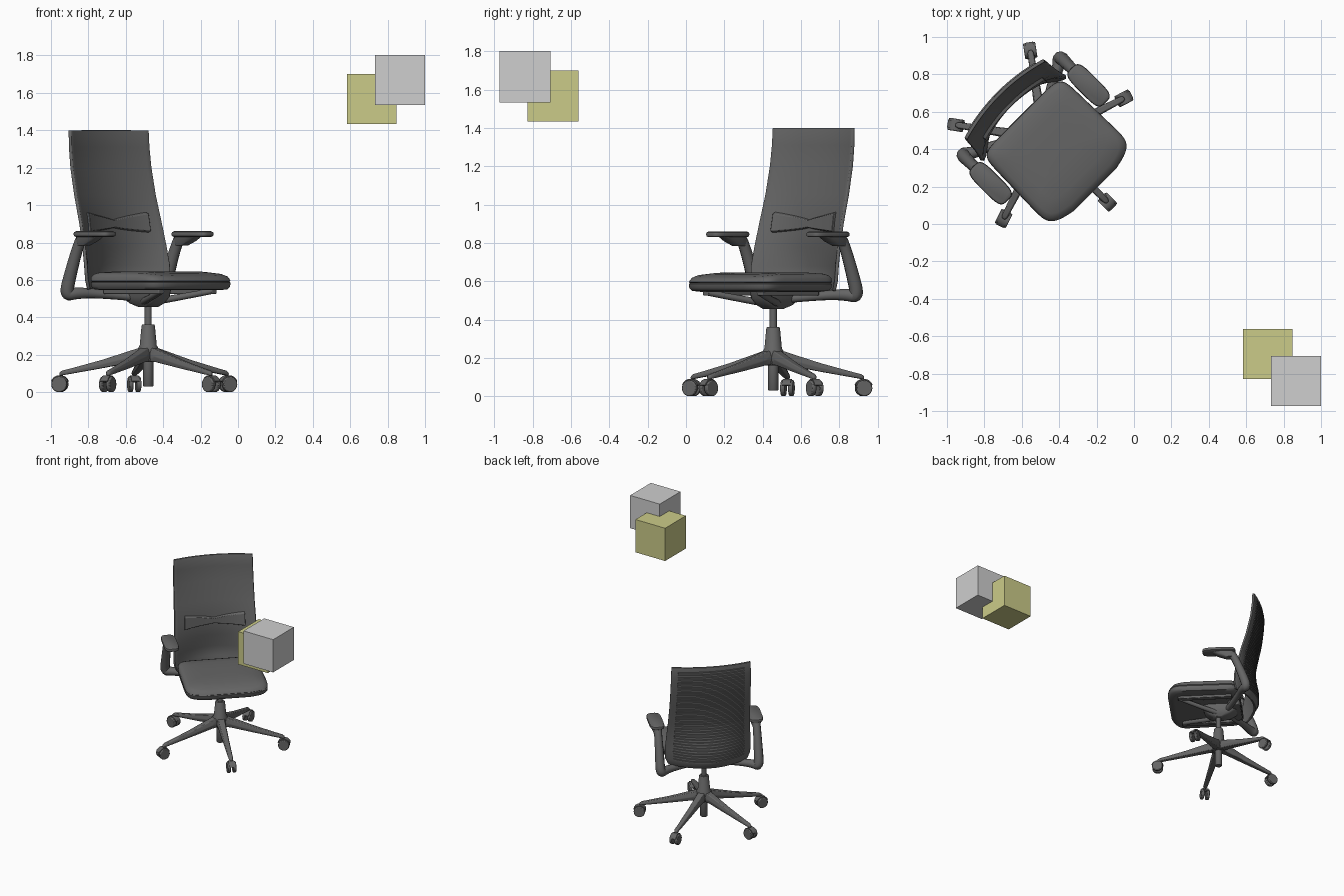
import bpy, bmesh, math
from mathutils import Matrix, Vector

cube = bpy.data.objects.get("Cube")
if cube:
    bpy.data.objects.remove(cube)


def material(name, rgb):
    m = bpy.data.materials.new(name)
    m.use_nodes = True
    m.diffuse_color = (*rgb, 1)
    bsdf = next(n for n in m.node_tree.nodes if n.type == 'BSDF_PRINCIPLED')
    bsdf.inputs["Base Color"].default_value = (*rgb, 1)
    bsdf.inputs["Roughness"].default_value = 0.7
    return m


CHARCOAL = material("charcoal", (0.13, 0.13, 0.13))
GREY = material("light grey", (0.62, 0.62, 0.62))
OLIVE = material("olive yellow", (0.6, 0.6, 0.25))

# The chair is built facing -y at the origin, then turned and placed
PLACE = Matrix.Translation((-0.48, 0.455, 0)) @ Matrix.Rotation(math.pi / 4, 4, 'Z')


def loft(bm, rings, closed=True):
    """Skin a row of point rings; closed rings get end caps."""
    vs = [[bm.verts.new(p) for p in r] for r in rings]
    n = len(vs[0])
    for a, b in zip(vs, vs[1:]):
        for i in range(n if closed else n - 1):
            j = (i + 1) % n
            bm.faces.new((a[i], a[j], b[j], b[i]))
    if closed:
        bm.faces.new(vs[0])
        bm.faces.new(vs[-1])


def finish(name, bm, mat=CHARCOAL, place=PLACE, bevel=0, thick=0):
    bmesh.ops.recalc_face_normals(bm, faces=bm.faces)
    me = bpy.data.meshes.new(name)
    bm.to_mesh(me)
    bm.free()
    me.transform(place)
    me.materials.append(mat)
    ob = bpy.data.objects.new(name, me)
    bpy.context.scene.collection.objects.link(ob)
    if thick:
        mod = ob.modifiers.new("thickness", 'SOLIDIFY')
        mod.thickness, mod.offset = thick, 0
    if bevel:
        mod = ob.modifiers.new("soft edges", 'BEVEL')
        mod.width, mod.segments = bevel, 2
    if mat is CHARCOAL:
        bpy.ops.object.select_all(action='DESELECT')
        ob.select_set(True)
        bpy.context.view_layer.objects.active = ob
        bpy.ops.object.shade_smooth_by_angle(angle=math.radians(40))
    return ob


def lofted(name, rings, **kw):
    bm = bmesh.new()
    loft(bm, rings)
    return finish(name, bm, **kw)


def oval(cx, cy, z, rx, ry, n=24, power=2):
    """Horizontal superellipse ring."""
    pts = []
    for i in range(n):
        a = math.tau * (i + 0.5) / n
        c, s = math.cos(a), math.sin(a)
        pts.append(Vector((cx + rx * math.copysign(abs(c) ** (2 / power), c),
                           cy + ry * math.copysign(abs(s) ** (2 / power), s), z)))
    return pts


def turned(name, profile, **kw):
    return lofted(name, [oval(0, 0, z, r, r) for r, z in profile], **kw)


def tube(name, points, radii):
    """Round bar along a smooth path of points."""
    cu = bpy.data.curves.new(name, 'CURVE')
    cu.dimensions, cu.bevel_depth, cu.bevel_resolution = '3D', 1, 3
    cu.use_fill_caps = True
    sp = cu.splines.new('NURBS')
    sp.points.add(len(points) - 1)
    for p, co, r in zip(sp.points, points, radii):
        p.co, p.radius = (*co, 1), r
    sp.use_endpoint_u, sp.order_u, sp.resolution_u = True, 3, 6
    tmp = bpy.data.objects.new(name, cu)
    bpy.context.scene.collection.objects.link(tmp)
    bpy.context.view_layer.update()
    bm = bmesh.new()
    bm.from_mesh(tmp.evaluated_get(bpy.context.evaluated_depsgraph_get()).to_mesh())
    bpy.data.objects.remove(tmp)
    return finish(name, bm)


# Seat cushion: tapered, bowed front, dropping slightly at the front edge
def seat_ring(z, inset):
    ring = oval(0, -0.085, z, 0.31 - inset, 0.262 - inset, 56, 9)
    for p in ring:
        u = p.x / 0.31
        p.x *= 1 - 0.08 * (p.y + 0.3)
        if p.y < 0:
            p.y += 0.05 * (1 - u * u) * p.y / 0.34
            p.z -= 0.025 * max(0, (-p.y - 0.15) / 0.24) ** 2 * (z > 0.6)
    return ring


lofted("seat_cushion", [seat_ring(z, i) for z, i in (
    (0.545, 0.05), (0.55, 0.015), (0.565, 0.002), (0.586, 0.0), (0.59, 0.006),
    (0.595, 0.0), (0.615, 0.002), (0.63, 0.012), (0.639, 0.035), (0.645, 0.1), (0.645, 0.2))])

# Backrest surface: height, half width, edge depth, centre depth
BACK = ((0.55, 0.29, 0.16, 0.28), (0.6, 0.315, 0.15, 0.3), (0.68, 0.318, 0.155, 0.298),
        (0.78, 0.312, 0.175, 0.278), (0.9, 0.306, 0.205, 0.272), (1.05, 0.302, 0.248, 0.292),
        (1.2, 0.3, 0.28, 0.322), (1.31, 0.298, 0.293, 0.335), (1.4, 0.296, 0.297, 0.34))


def back_point(u, z):
    """Point on the backrest, u from -1 to 1 across."""
    for a, b in zip(BACK, BACK[1:]):
        if z <= b[0] + 1e-6:
            break
    t = (z - a[0]) / (b[0] - a[0])
    w, edge, mid = (a[i] + (b[i] - a[i]) * t for i in (1, 2, 3))
    return Vector((u * w, edge + (mid - edge) * (1 - u * u), z))


ACROSS = [i / 12 - 1 for i in range(25)]
bm = bmesh.new()
loft(bm, [[back_point(u, row[0]) for u in ACROSS] for row in BACK], closed=False)
finish("backrest_shell", bm, thick=0.018, bevel=0.004)

# Horizontal ribs on the rear of the backrest
bm = bmesh.new()
for k in range(36):
    z = 0.6 + k * 0.0215
    loft(bm, [[back_point(u * 0.84, z + dz) + Vector((0, dy, 0))
               for dz, dy in ((0, 0.004), (0.003, 0.017), (0.01, 0.017), (0.013, 0.004))]
              for u in ACROSS])
finish("backrest_ribs", bm)

# Bow-tie lumbar pad on the front of the backrest
rings = []
for u in ACROSS:
    h = 0.022 + 0.035 * abs(u) ** 0.8
    rings.append([back_point(u * 0.74, 0.9 + 0.008 * abs(u) + h * k) - Vector((0, d, 0))
                  for k, d in ((-1, 0.004), (-0.8, 0.026), (0.8, 0.026), (1, 0.004))])
lofted("lumbar_pad", rings, bevel=0.003)

# Armrests, posts and under-seat struts, mirrored
for s, side in ((1, "left"), (-1, "right")):
    x = 0.37 * s
    lofted(side + "_armrest_pad", [oval(x, 0.035, z, 0.056 - i, 0.13 - i, 32, 4) for z, i in (
        (0.83, 0.012), (0.835, 0.003), (0.845, 0), (0.855, 0.003), (0.861, 0.014))])
    lofted(side + "_armrest_bracket", [oval(x, y, z, w, d, 24, 3) for y, z, w, d in (
        (0.12, 0.785, 0.026, 0.04), (0.09, 0.81, 0.036, 0.07), (0.07, 0.832, 0.04, 0.085))])
    tube(side + "_arm_post",
         [(x, 0.14, 0.815), (x, 0.165, 0.77), (x, 0.215, 0.64), (x, 0.255, 0.52),
          (0.33 * s, 0.22, 0.53), (0.22 * s, 0.17, 0.528), (0.06 * s, 0.08, 0.51)],
         (0.03, 0.03, 0.034, 0.037, 0.033, 0.024, 0.022))
    tube(side + "_seat_strut",
         [(0.03 * s, 0.02, 0.48), (0.1 * s, -0.12, 0.505), (0.19 * s, -0.29, 0.54)],
         (0.02, 0.018, 0.016))
    lofted(side + "_seat_rail", [[(s * (0.2 + a), b, z) for a, b in (
        (-0.02, -0.3), (0.02, -0.3), (0.02, 0.12), (-0.02, 0.12))] for z in (0.525, 0.555)],
        bevel=0.005)

# Tilt mechanism under the seat
lofted("tilt_mechanism", [oval(0, y, z, w, d, 24, 5) for y, z, w, d in (
    (0.0, 0.455, 0.04, 0.045), (0.01, 0.475, 0.06, 0.09),
    (0.02, 0.51, 0.075, 0.13), (0.02, 0.55, 0.08, 0.14))])
lofted("rear_crossbar", [oval(0, 0.13, z, 0.13, 0.05, 24, 5) for z in (0.505, 0.55)], bevel=0.005)

# Gas lift and hub
turned("gas_lift", ((0.019, 0.33), (0.019, 0.47)))
turned("base_hub", ((0.045, 0.16), (0.055, 0.175), (0.055, 0.235), (0.046, 0.25),
                    (0.036, 0.355), (0.032, 0.362)))
turned("lift_foot", ((0.024, 0.03), (0.028, 0.035), (0.028, 0.17)))

# Five legs with twin-wheel casters, one leg pointing forward
for k in range(5):
    spin = PLACE @ Matrix.Rotation(math.radians(72 * k - 90), 4, 'Z')
    lofted(f"base_leg_{k + 1}", [
        [(r, w * a, z0 + (z1 - z0) * b) for a, b in (
            (-0.75, 0), (0.75, 0), (1, 0.45), (0.7, 1), (-0.7, 1), (-1, 0.45))]
        for r, w, z0, z1 in ((0.02, 0.036, 0.165, 0.245), (0.08, 0.032, 0.16, 0.226),
                             (0.25, 0.025, 0.128, 0.172), (0.42, 0.019, 0.098, 0.126),
                             (0.465, 0.017, 0.09, 0.115), (0.48, 0.01, 0.088, 0.105))],
        place=spin, bevel=0.004)
    bm = bmesh.new()
    for y in (-0.021, 0.021):
        bmesh.ops.create_cone(
            bm, cap_ends=True, segments=20, radius1=0.042, radius2=0.042, depth=0.024,
            matrix=Matrix.Translation((0.478, y, 0.042)) @ Matrix.Rotation(math.pi / 2, 4, 'X'))
    finish(f"caster_wheels_{k + 1}", bm, place=spin, bevel=0.005)
    # Hood arching over the wheels
    arc = [math.radians(20 + 14 * i) for i in range(11)]
    outline = [(0.478 + r * math.cos(a), 0.042 + r * math.sin(a))
               for r, seq in ((0.048, arc), (0.03, arc[::-1])) for a in seq]
    lofted(f"caster_hood_{k + 1}", [[(px, y, pz) for px, pz in outline] for y in (-0.022, 0.022)],
           place=spin)

# Two floating cubes
for name, centre, mat in (("grey_cube", (0.865, -0.84, 1.668), GREY),
                          ("yellow_cube", (0.715, -0.695, 1.567), OLIVE)):
    bm = bmesh.new()
    bmesh.ops.create_cube(bm, size=0.267)
    finish(name, bm, mat, Matrix.Translation(centre))
